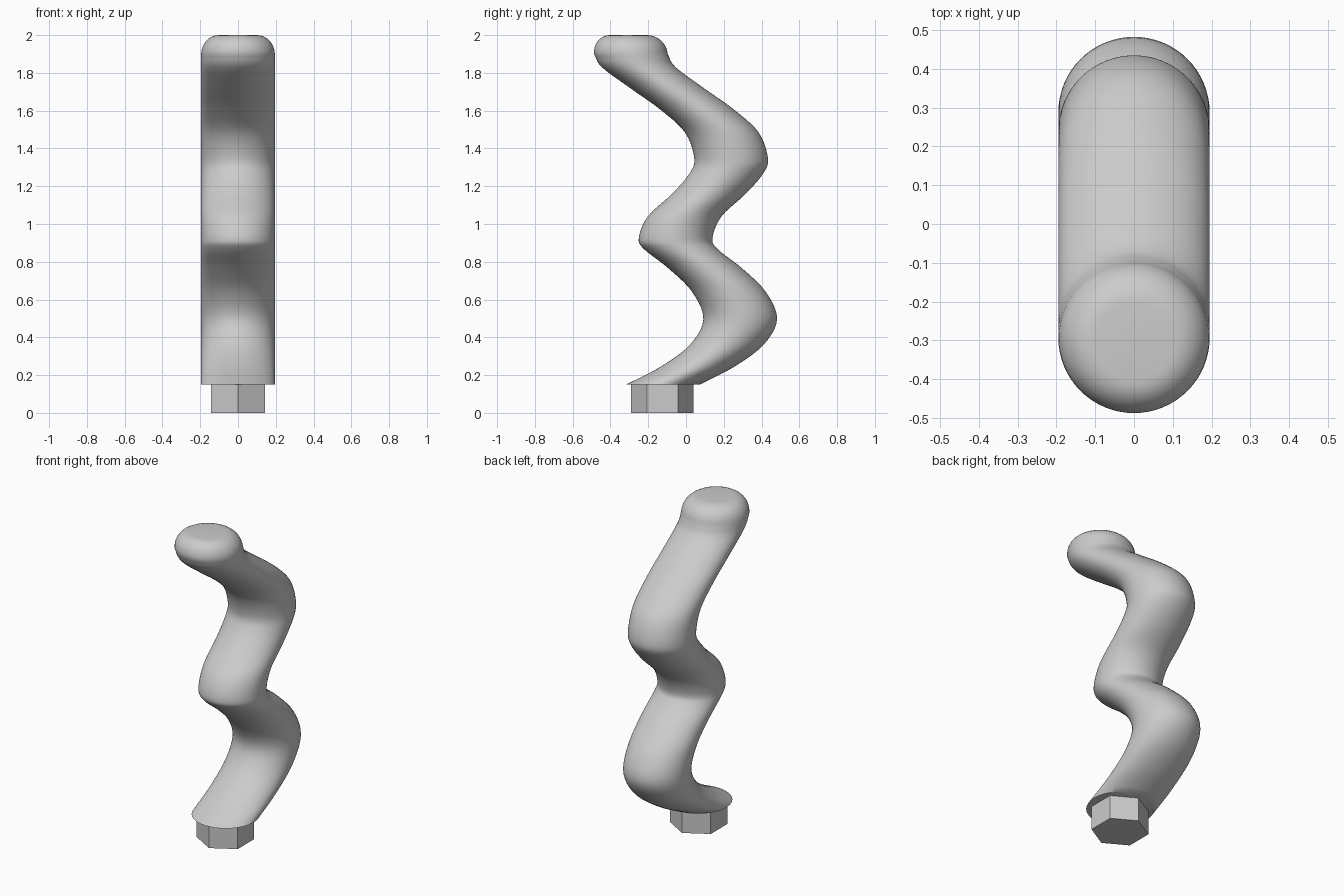
import bpy, bmesh, math
from mathutils import Vector

if "Cube" in bpy.data.objects:
    bpy.data.objects.remove(bpy.data.objects["Cube"])

grey = bpy.data.materials.new("plain_grey")
grey.diffuse_color = (0.6, 0.6, 0.6, 1)
grey.use_nodes = True
grey.node_tree.nodes["Principled BSDF"].inputs["Base Color"].default_value = grey.diffuse_color


def add_object(name, bm):
    mesh = bpy.data.meshes.new(name)
    bmesh.ops.recalc_face_normals(bm, faces=bm.faces)
    bm.to_mesh(mesh)
    bm.free()
    mesh.materials.append(grey)
    obj = bpy.data.objects.new(name, mesh)
    bpy.context.collection.objects.link(obj)
    return obj


def loft(name, sections, sides):
    """Horizontal rings (y centre, z, radius) joined into a capped solid."""
    bm = bmesh.new()
    rings = []
    for cy, z, r in sections:
        rings.append([bm.verts.new((r * math.sin(math.tau * i / sides),
                                    cy + r * math.cos(math.tau * i / sides), z))
                      for i in range(sides)])
    for a, b in zip(rings, rings[1:]):
        for i in range(sides):
            j = (i + 1) % sides
            bm.faces.new((a[i], a[j], b[j], b[i]))
    bm.faces.new(rings[0][::-1])
    bm.faces.new(rings[-1])
    return add_object(name, bm)


def smooth_path(points, steps):
    """Catmull-Rom curve through the points."""
    p = [Vector(q) for q in points]
    p = [2 * p[0] - p[1]] + p + [2 * p[-1] - p[-2]]
    out = []
    for a, b, c, d in zip(p, p[1:], p[2:], p[3:]):
        for s in range(steps):
            t = s / steps
            out.append(0.5 * (2 * b + (c - a) * t + (2 * a - 5 * b + 4 * c - d) * t * t
                              + (3 * b - a - 3 * c + d) * t ** 3))
    return out + [p[-2]]


# Wavy body: constant horizontal disc swept along a zigzag (y, z)
R = 0.195
path = [(-0.122, 0.15), (0.058, 0.243), (0.215, 0.36), (0.287, 0.495), (0.228, 0.64),
        (0.1, 0.767), (-0.025, 0.865), (-0.055, 0.925), (-0.007, 1.04), (0.117, 1.156),
        (0.21, 1.262), (0.239, 1.345), (0.19, 1.484), (0.06, 1.605), (-0.1, 1.719),
        (-0.25, 1.83), (-0.292, 1.9)]
sections = [(c.x, c.y, R) for c in smooth_path(path, 5)]

# Rounded tip with a small flat top
E = 0.095
for k in range(1, 9):
    a = math.pi / 2 * k / 8
    sections.append((-0.292 - 0.013 * k / 8, 1.9 + 0.1 * math.sin(a), R - E * (1 - math.cos(a))))
body = loft("wavy_body", sections, 64)

# Hexagonal base plug
loft("hex_base", [(-0.125, 0, 0.165), (-0.125, 0.152, 0.165)], 6)

bpy.context.view_layer.objects.active = body
body.select_set(True)
bpy.ops.object.shade_smooth_by_angle(angle=math.radians(40))
